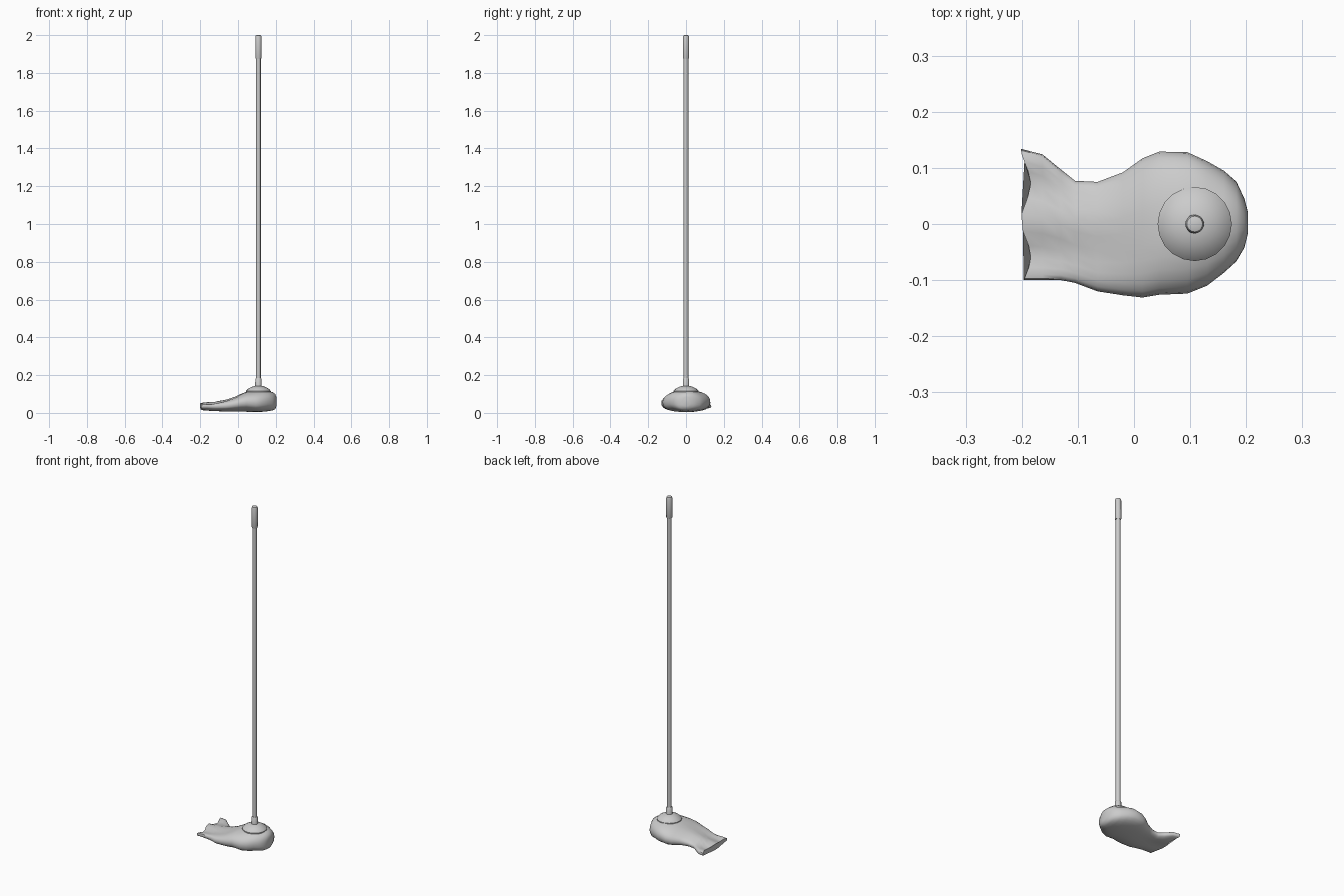
import bpy, math

if "Cube" in bpy.data.objects:
    bpy.data.objects.remove(bpy.data.objects["Cube"])

AX = 0.108  # handle axis


def make(name, verts, faces, angle=40):
    me = bpy.data.meshes.new(name)
    me.from_pydata(verts, [], faces)
    ob = bpy.data.objects.new(name, me)
    bpy.context.collection.objects.link(ob)
    bpy.ops.object.select_all(action='DESELECT')
    ob.select_set(True)
    bpy.context.view_layer.objects.active = ob
    bpy.ops.object.mode_set(mode='EDIT')
    bpy.ops.mesh.select_all(action='SELECT')
    bpy.ops.mesh.normals_make_consistent(inside=False)
    bpy.ops.object.mode_set(mode='OBJECT')
    bpy.ops.object.shade_smooth_by_angle(angle=math.radians(angle))
    return ob


def bridge(rings, n):
    faces = [(r * n + i, r * n + (i + 1) % n, (r + 1) * n + (i + 1) % n, (r + 1) * n + i)
             for r in range(rings - 1) for i in range(n)]
    return faces + [tuple(range(n)), tuple(range((rings - 1) * n, rings * n))]


def lathe(name, profile, n=20):
    verts = [(AX + r * math.cos(2 * math.pi * i / n), r * math.sin(2 * math.pi * i / n), z)
             for r, z in profile for i in range(n)]
    return make(name, verts, bridge(len(profile), n))


# Handle, grip, ferrule and domed cap
lathe("handle", [(0.0125, 0.14), (0.0125, 1.885)])
lathe("grip", [(0.0145, 1.875), (0.0165, 1.88), (0.0165, 1.99), (0.014, 1.998), (0.008, 2.0)])
lathe("ferrule", [(0.017, 0.13), (0.0165, 0.18), (0.0135, 0.184)])
lathe("cap", [(0.06, 0.106), (0.066, 0.11), (0.066, 0.116), (0.056, 0.127),
              (0.038, 0.137), (0.02, 0.143), (0.005, 0.144)])

# Cloth mop head: stations of x, y min, y max, z bottom, z top
stations = [
    (-0.193, -0.100, 0.134, 0.016, 0.046),
    (-0.163, -0.100, 0.124, 0.013, 0.050),
    (-0.130, -0.100, 0.097, 0.011, 0.053),
    (-0.105, -0.105, 0.077, 0.010, 0.058),
    (-0.065, -0.120, 0.075, 0.009, 0.067),
    (-0.020, -0.127, 0.092, 0.008, 0.083),
    (0.015, -0.131, 0.117, 0.007, 0.100),
    (0.045, -0.126, 0.129, 0.006, 0.112),
    (0.095, -0.124, 0.128, 0.004, 0.120),
    (0.130, -0.110, 0.112, 0.006, 0.120),
    (0.160, -0.087, 0.095, 0.009, 0.116),
    (0.183, -0.066, 0.075, 0.013, 0.110),
    (0.197, -0.042, 0.045, 0.020, 0.100),
    (0.203, -0.018, 0.022, 0.035, 0.085),
]
N = 28
verts = []
for x, y0, y1, zb, zt in stations:
    tail = max(0.0, min(1.0, (-x + 0.02) / 0.18))
    mid = zb + (zt - zb) * 0.47
    for i in range(N):
        a = 2 * math.pi * i / N
        c, s = math.cos(a), math.sin(a)
        y = (y0 + y1) / 2 + (y1 - y0) / 2 * math.copysign(abs(c) ** 0.9, c)
        p = 0.95 - 0.35 * tail
        z = mid + ((zt - mid) * s ** p if s > 0 else (zb - mid) * abs(s) ** 0.75)
        # drape folds towards the loose end
        z += tail * 0.007 * math.sin(55 * y + 1.2) * (1 if s > 0 else 0.4)
        # shallow gathers round the rim
        z += (1 - tail) * 0.003 * math.sin(5 * math.atan2(y, x - AX)) * abs(c)
        dx = tail * 0.009 * math.sin(48 * y - 1.9) if x < -0.18 else 0
        verts.append((x + dx, y, max(z, 0.0)))
make("mop_cloth", verts, bridge(len(stations), N), 50)
